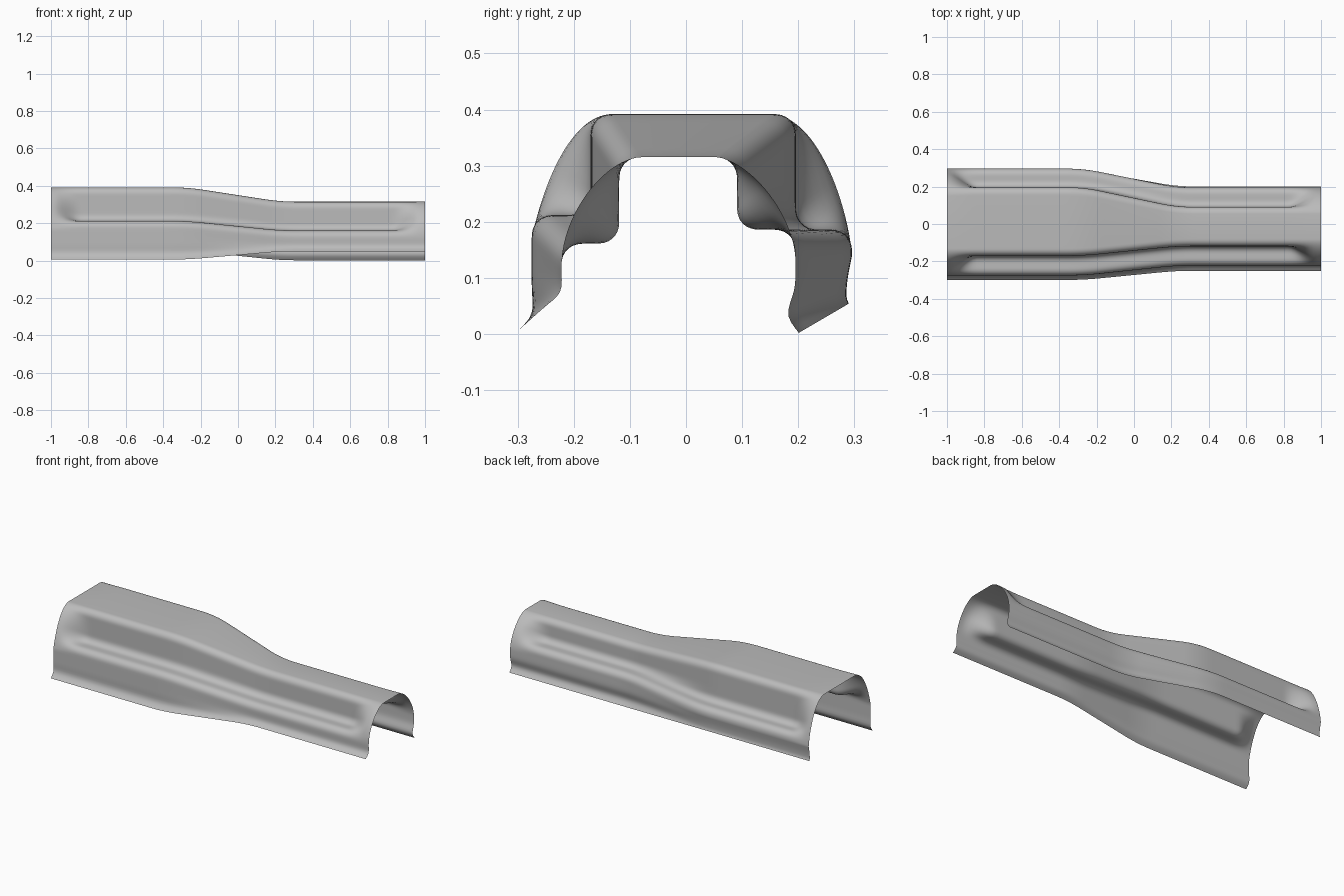
import bpy
import bmesh
from mathutils import Vector

cube = bpy.data.objects.get("Cube")
if cube:
    bpy.data.objects.remove(cube)

# Half sections as (y, z): shoulder arc, groove wall and shelf, lower skirt
WIDE_FRONT = dict(arc=[(-.13, .392), (-.215, .392), (-.262, .235), (-.275, .17)],
                  wall=-.17, shelf=.212, skirt=[(-.275, .09), (-.275, .037), (-.299, .006)])
WIDE_BACK = dict(arc=[(.15, .392), (.235, .39), (.288, .23), (.296, .14)],
                 wall=.196, shelf=.186, skirt=[(.288, .098), (.286, .068), (.29, .054)])
SLIM_FRONT = dict(arc=[(-.08, .315), (-.14, .315), (-.225, .215), (-.222, .115)],
                  wall=-.119, shelf=.161, skirt=[(-.222, .085), (-.23, .067), (-.25, .05)])
SLIM_BACK = dict(arc=[(.055, .315), (.11, .31), (.19, .22), (.195, .135)],
                 wall=.091, shelf=.186, skirt=[(.194, .085), (.182, .035), (.201, .002)])
RADIUS = .038
UPPER, LOWER = 36, 12


def bezier(a, b, c, d, n=32):
    return [a * (1 - t) ** 3 + b * 3 * t * (1 - t) ** 2 + c * 3 * t * t * (1 - t) + d * t ** 3
            for t in (i / n for i in range(n + 1))]


def rounded(points):
    """Polyline with every inner corner rounded."""
    out = [points[0]]
    for before, corner, after in zip(points, points[1:], points[2:]):
        a = corner + (before - corner).normalized() * RADIUS
        b = corner + (after - corner).normalized() * RADIUS
        out += bezier(a, a.lerp(corner, .6), b.lerp(corner, .6), b, 8)
    return out + [points[-1]]


def resample(points, n):
    """Evenly spaced points along a polyline."""
    lengths = [(b - a).length for a, b in zip(points, points[1:])]
    step, out = sum(lengths) / n, [points[0]]
    for i in range(1, n):
        rest, k = i * step, 0
        while rest > lengths[k] and k < len(lengths) - 1:
            rest -= lengths[k]
            k += 1
        out.append(points[k].lerp(points[k + 1], rest / max(lengths[k], 1e-9)))
    return out + [points[-1]]


def smooth_path(points):
    """Smooth curve through the points."""
    ends = [points[0]] + points + [points[-1]]
    out = []
    for p, a, b, q in zip(ends, ends[1:], ends[2:], ends[3:]):
        out += bezier(a, a + (b - p) / 6, b - (q - a) / 6, b, 8)
    return out


def half_sections(spec):
    """Plain and grooved versions of one half, from the top downwards."""
    arc = [Vector(p) for p in spec["arc"]]
    top, outer = arc[0], arc[-1]
    wall, shelf = spec["wall"], spec["shelf"]
    corners = [top, Vector((wall, top.y)), Vector((wall, shelf)),
               Vector((outer.x, shelf)), outer]
    skirt = resample(smooth_path([outer] + [Vector(p) for p in spec["skirt"]]), LOWER)[1:]
    return [resample(path, UPPER) + skirt for path in (bezier(*arc), rounded(corners))]


def full_sections(front, back):
    return [f[::-1] + b for f, b in zip(half_sections(front), half_sections(back))]


def clamp(t):
    return max(0, min(1, t))


def ease(t):
    t = clamp(t)
    return t * t * (3 - 2 * t)


def taper(x):
    """Straight ramp from wide to slim with softened ends."""
    return sum(clamp((x + d * .02 + .27) / .5) for d in range(-4, 5)) / 9


# Sweep the blended section along x
wide = full_sections(WIDE_FRONT, WIDE_BACK)
slim = full_sections(SLIM_FRONT, SLIM_BACK)
bm = bmesh.new()
rows = []
for i in range(101):
    x = -1 + i / 50
    t = taper(x)
    groove = ease((x + 1) / .16) * ease((.98 - x) / .16)
    row = []
    for wp, wg, sp, sg in zip(*wide, *slim):
        p = wp.lerp(sp, t).lerp(wg.lerp(sg, t), groove)
        row.append(bm.verts.new((x, p.x, p.y)))
    rows.append(row)
for r, s in zip(rows, rows[1:]):
    for j in range(len(r) - 1):
        bm.faces.new((r[j], s[j], s[j + 1], r[j + 1]))

mesh = bpy.data.meshes.new("tapered_cover")
bm.to_mesh(mesh)
bm.free()
cover = bpy.data.objects.new("tapered_cover", mesh)
bpy.context.collection.objects.link(cover)
mesh.shade_smooth()

# Plain grey sheet
grey = bpy.data.materials.new("plain_grey")
grey.use_nodes = True
colour = (.5, .5, .5, 1)
grey.diffuse_color = colour
grey.node_tree.nodes["Principled BSDF"].inputs["Base Color"].default_value = colour
mesh.materials.append(grey)
